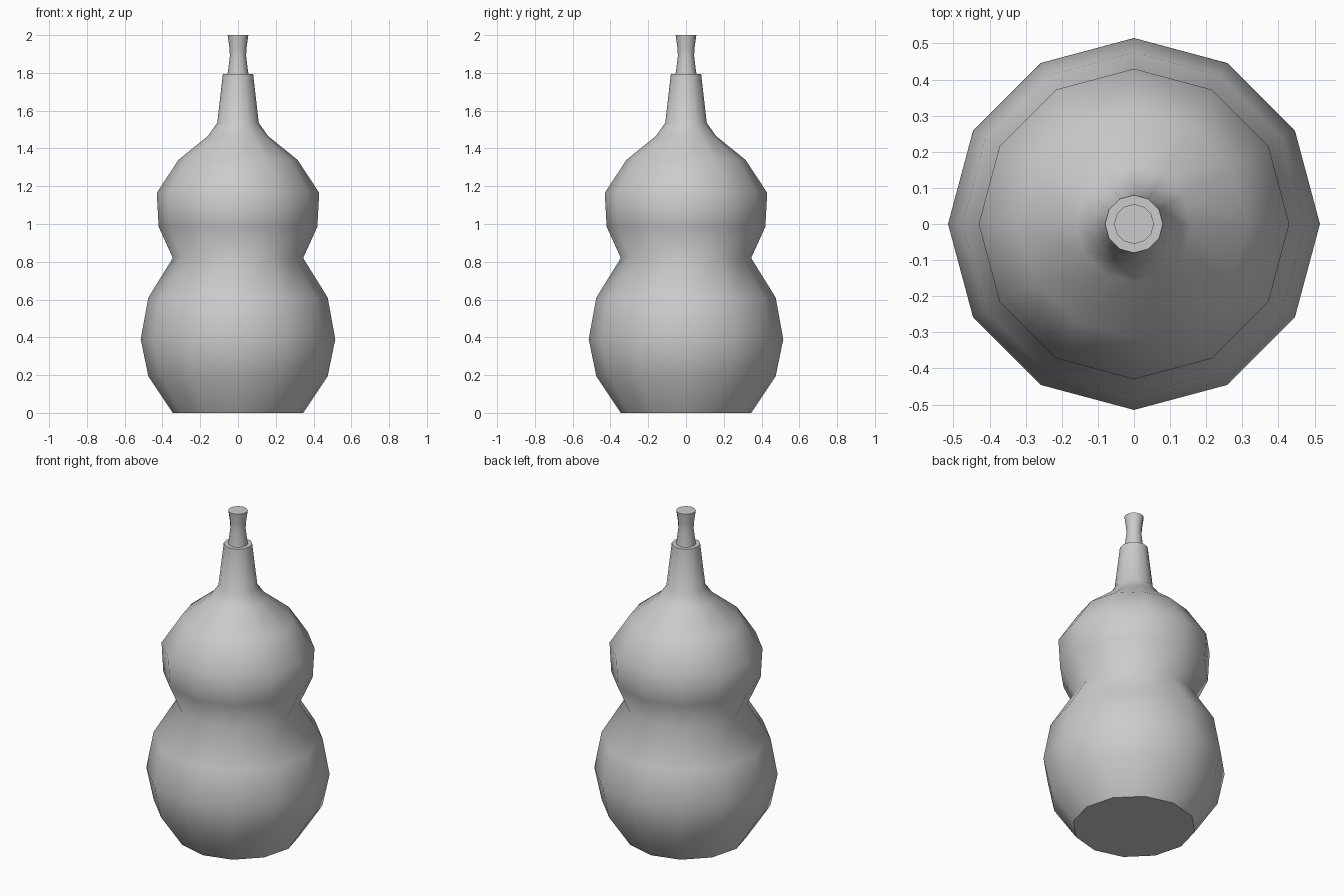
import bpy, bmesh
from math import cos, sin, tau

if "Cube" in bpy.data.objects:
    bpy.data.objects.remove(bpy.data.objects["Cube"])


def lathe(name, profile, sides):
    """Closed turned solid: smooth wall, flat end caps with crisp rims."""
    bm = bmesh.new()
    rings = [[bm.verts.new((r * cos(tau * i / sides), r * sin(tau * i / sides), z))
              for i in range(sides)] for r, z in profile]
    for low, high in zip(rings, rings[1:]):
        for i in range(sides):
            j = (i + 1) % sides
            bm.faces.new((low[i], low[j], high[j], high[i])).smooth = True
    for cap in (bm.faces.new(rings[0][::-1]), bm.faces.new(rings[-1])):
        for edge in cap.edges:
            edge.smooth = False
    mesh = bpy.data.meshes.new(name)
    bm.to_mesh(mesh)
    bm.free()
    obj = bpy.data.objects.new(name, mesh)
    bpy.context.collection.objects.link(obj)
    return obj


# Double-bulb gourd with tapered neck (radius, height)
lathe("gourd_body", [(0.345, 0), (0.475, 0.195), (0.515, 0.39), (0.475, 0.61),
                     (0.345, 0.82), (0.42, 0.985), (0.43, 1.165), (0.315, 1.34),
                     (0.16, 1.465), (0.11, 1.535), (0.08, 1.795)], 12)

# Waisted stopper standing on the neck
lathe("stopper", [(0.055, 1.795), (0.043, 1.89), (0.045, 1.93), (0.055, 2.0)], 12)
